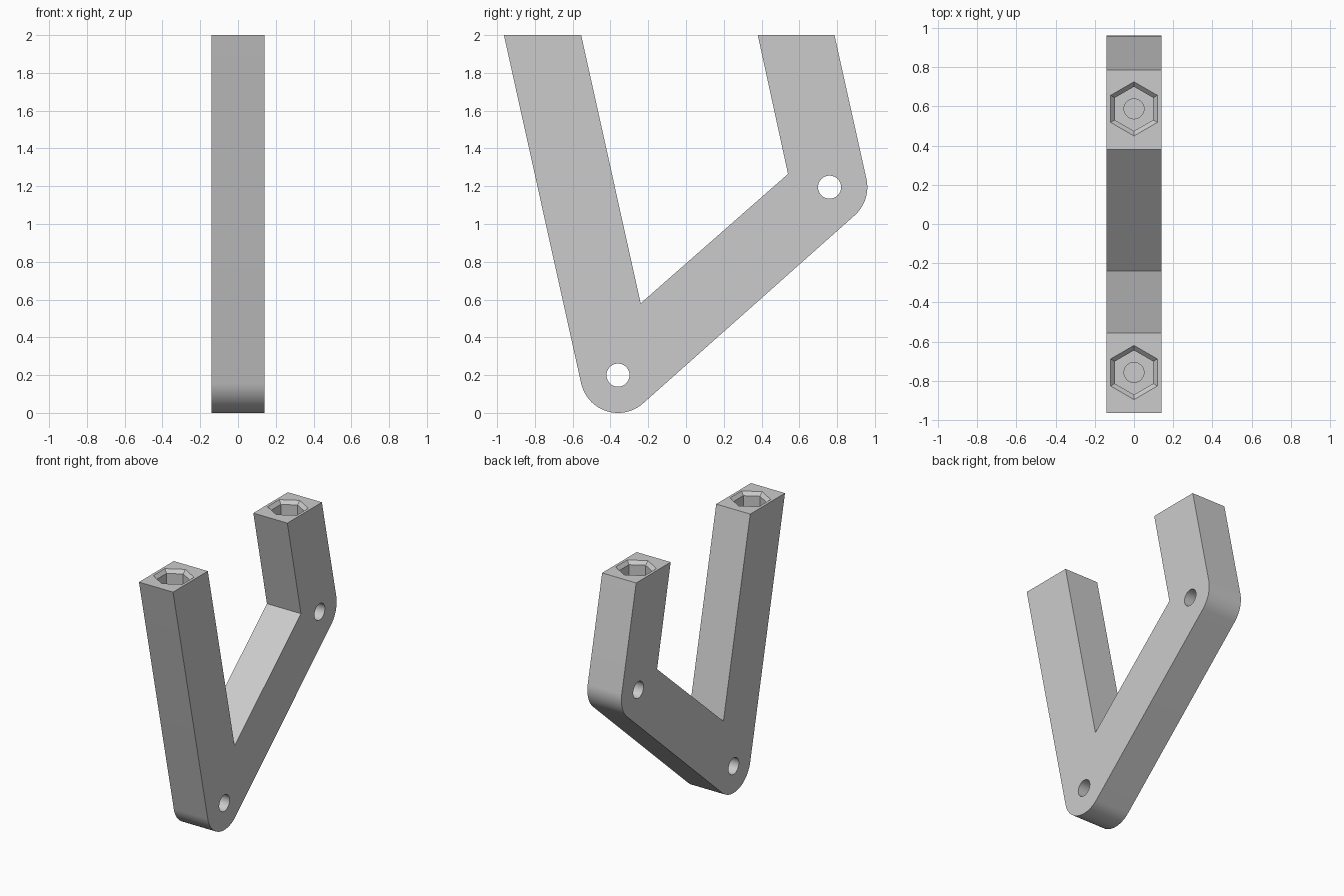
import bpy, bmesh, math
from mathutils import Matrix, Vector

cube = bpy.data.objects.get("Cube")
if cube:
    bpy.data.objects.remove(cube, do_unlink=True)

HALF_WIDTH = 0.14
HEIGHT = 2.0
LOWER_PIVOT = (-0.36, 0.2)
UPPER_PIVOT = (0.76, 1.195)
CORNER_RADIUS = 0.2
LEG_TILT = 12.5
ARM_SLOPE = 41.5

grey = bpy.data.materials.new("plain_grey")
grey.use_nodes = True
colour = (0.6, 0.6, 0.6, 1)
grey.diffuse_color = colour
grey.node_tree.nodes["Principled BSDF"].inputs["Base Color"].default_value = colour


def add_object(name, bm):
    bmesh.ops.recalc_face_normals(bm, faces=bm.faces)
    mesh = bpy.data.meshes.new(name)
    bm.to_mesh(mesh)
    bm.free()
    mesh.materials.append(grey)
    obj = bpy.data.objects.new(name, mesh)
    bpy.context.collection.objects.link(obj)
    return obj


def arc(centre, start, end, steps):
    angles = [math.radians(start + (end - start) * i / steps) for i in range(steps + 1)]
    return [(centre[0] + CORNER_RADIUS * math.cos(a),
             centre[1] + CORNER_RADIUS * math.sin(a)) for a in angles]


def prism(name, sides, r_bottom, r_top, depth, matrix):
    bm = bmesh.new()
    bmesh.ops.create_cone(bm, cap_ends=True, segments=sides, radius1=r_bottom,
                          radius2=r_top, depth=depth, matrix=matrix)
    cutter = add_object(name, bm)
    cutter.hide_render = True
    return cutter


# Bracket side outline, with rounded corners around both pivots
outline = [(-0.964, HEIGHT)]
outline += arc(LOWER_PIVOT, 180 + LEG_TILT, 270 + ARM_SLOPE, 28)
outline += arc(UPPER_PIVOT, ARM_SLOPE - 90, LEG_TILT, 16)
outline += [(0.786, HEIGHT), (0.38, HEIGHT), (0.54, 1.265), (-0.24, 0.58), (-0.555, HEIGHT)]

bm = bmesh.new()
face = bm.faces.new([bm.verts.new((-HALF_WIDTH, y, z)) for y, z in outline])
result = bmesh.ops.extrude_face_region(bm, geom=[face])
bmesh.ops.translate(bm, vec=Vector((2 * HALF_WIDTH, 0, 0)),
                    verts=[v for v in result["geom"] if isinstance(v, bmesh.types.BMVert)])
bracket = add_object("bracket", bm)

cutters = []

# Cross holes through both pivots
for y, z in (LOWER_PIVOT, UPPER_PIVOT):
    matrix = Matrix.Translation((0, y, z)) @ Matrix.Rotation(math.pi / 2, 4, "Y")
    cutters.append(prism("pivot_hole_cutter", 48, 0.061, 0.061, 0.5, matrix))

# Chamfered hexagonal nut pockets with screw holes in both leg tops
CHAMFER, OUTER, INNER = 0.025, 0.138, 0.113
for y in (-0.757, 0.587):
    def at(z):
        return Matrix.Translation((0, y, z))
    cutters.append(prism("pocket_chamfer_cutter", 6, INNER, 2 * OUTER - INNER,
                         2 * CHAMFER, at(HEIGHT)))
    cutters.append(prism("nut_pocket_cutter", 6, INNER, INNER, 0.3, at(HEIGHT)))
    cutters.append(prism("screw_hole_cutter", 32, 0.051, 0.051, 0.6, at(HEIGHT - 0.05)))

# Apply the cuts
bpy.context.view_layer.objects.active = bracket
for cutter in cutters:
    mod = bracket.modifiers.new("cut", "BOOLEAN")
    mod.operation = "DIFFERENCE"
    mod.solver = "EXACT"
    mod.object = cutter
    bpy.ops.object.modifier_apply(modifier=mod.name)
    bpy.data.objects.remove(cutter, do_unlink=True)

# Smooth the rounded corners and hole walls, keep edges sharp
for obj in bpy.context.selected_objects:
    obj.select_set(False)
bracket.select_set(True)
bpy.ops.object.shade_smooth_by_angle(angle=math.radians(30))
